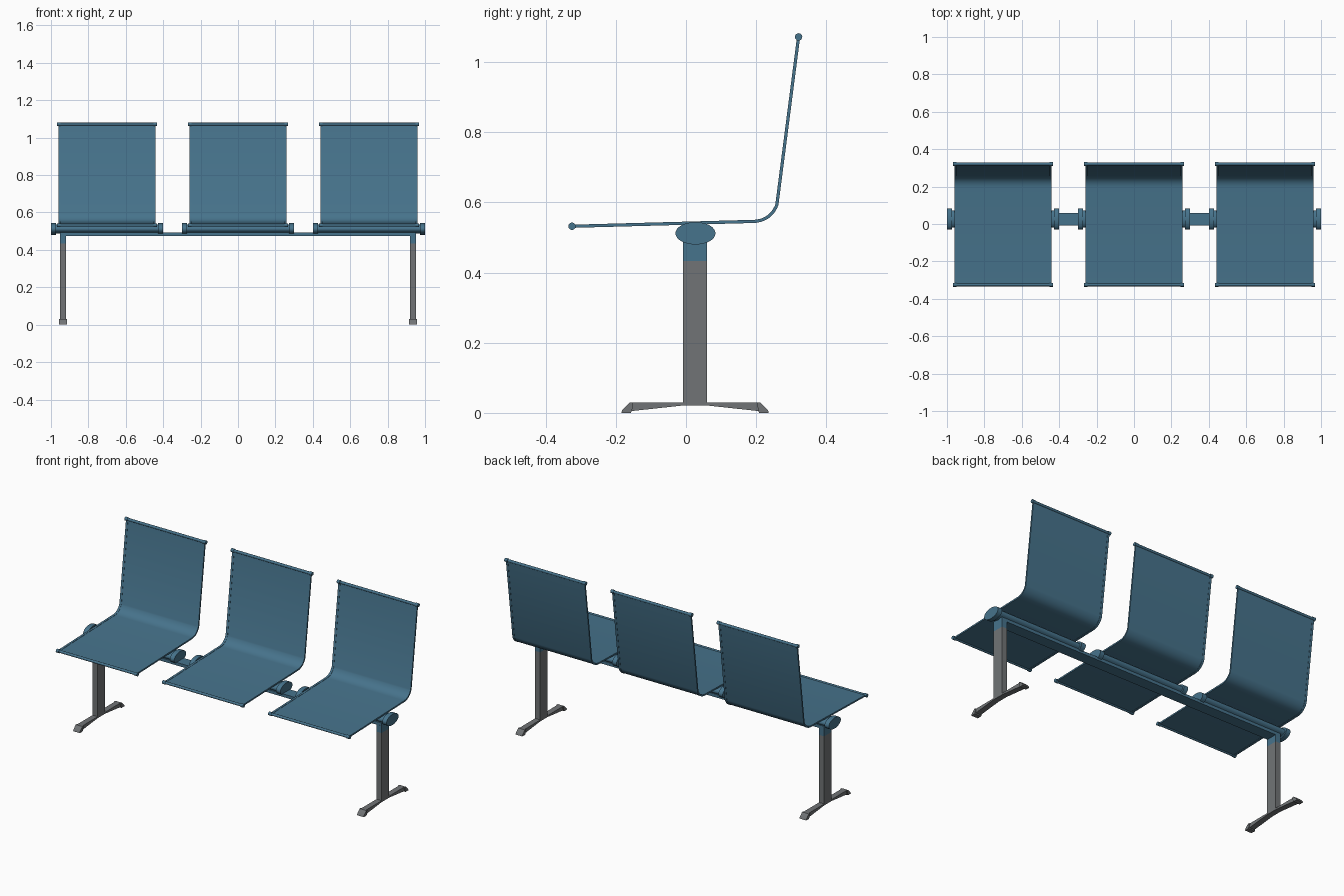
import bpy
import bmesh
import math
from mathutils import Vector

cube = bpy.data.objects.get("Cube")
if cube:
    bpy.data.objects.remove(cube, do_unlink=True)


def material(name, rgb):
    m = bpy.data.materials.new(name)
    m.use_nodes = True
    m.diffuse_color = (*rgb, 1)
    m.node_tree.nodes["Principled BSDF"].inputs["Base Color"].default_value = (*rgb, 1)
    return m


BLUE = material("steel blue", (0.062, 0.172, 0.262))
GREY = material("metal grey", (0.165, 0.175, 0.182))


def prism(name, profile, x0, x1, mat):
    """Extrude a closed (y, z) outline from x0 to x1."""
    bm = bmesh.new()
    face = bm.faces.new([bm.verts.new((x0, y, z)) for y, z in profile])
    out = bmesh.ops.extrude_face_region(bm, geom=[face])
    moved = [v for v in out["geom"] if isinstance(v, bmesh.types.BMVert)]
    bmesh.ops.translate(bm, verts=moved, vec=(x1 - x0, 0, 0))
    bmesh.ops.recalc_face_normals(bm, faces=bm.faces)
    mesh = bpy.data.meshes.new(name)
    bm.to_mesh(mesh)
    bm.free()
    mesh.materials.append(mat)
    ob = bpy.data.objects.new(name, mesh)
    bpy.context.collection.objects.link(ob)
    bpy.ops.object.select_all(action="DESELECT")
    ob.select_set(True)
    bpy.context.view_layer.objects.active = ob
    bpy.ops.object.shade_smooth_by_angle(angle=math.radians(35))
    return ob


def ellipse(cy, cz, ry, rz, n=32):
    return [(cy + ry * math.cos(2 * math.pi * i / n),
             cz + rz * math.sin(2 * math.pi * i / n)) for i in range(n)]


def rect(y0, y1, z0, z1):
    return [(y0, z0), (y1, z0), (y1, z1), (y0, z1)]


def ribbon(path, thickness):
    """Outline of a thin sheet that follows the path."""
    upper, lower = [], []
    for i, p in enumerate(path):
        d = (path[min(i + 1, len(path) - 1)] - path[max(i - 1, 0)]).normalized()
        n = Vector((-d.y, d.x)) * thickness / 2
        upper.append(p + n)
        lower.append(p - n)
    return upper + lower[::-1]


# Side line of the seat shell: flat seat, rounded bend, leaning back
front, back = Vector((-0.325, 0.532)), Vector((0.321, 1.072))
bend = [Vector(p) for p in ((0.196, 0.546), (0.242, 0.550), (0.259, 0.593))]
path = [front]
for i in range(11):
    t = i / 10
    path.append(bend[0] * (1 - t) ** 2 + bend[1] * 2 * t * (1 - t) + bend[2] * t * t)
path.append(back)

TUBE_Y, TUBE_Z = 0.027, 0.512

for place, cx in (("right", -0.7), ("middle", 0), ("left", 0.7)):
    # Seat sheet with slightly thicker side rails
    prism(place + "_seat_shell", ribbon(path, 0.006), cx - 0.25, cx + 0.25, BLUE)
    for side, s in (("right", -1), ("left", 1)):
        prism(f"{place}_seat_{side}_rail", ribbon(path, 0.009),
              cx + s * 0.247, cx + s * 0.26, BLUE)
    # Rods along the front and top edges, with end caps
    for edge, p in (("front", front), ("top", back)):
        prism(f"{place}_{edge}_rod", ellipse(*p, 0.008, 0.008, 16), cx - 0.26, cx + 0.26, BLUE)
        for side, s in (("right", -1), ("left", 1)):
            prism(f"{place}_{edge}_rod_{side}_cap", ellipse(*p, 0.0105, 0.0105, 16),
                  cx + s * 0.248, cx + s * 0.267, BLUE)
    # Oval support tube with wider end caps
    prism(place + "_support_tube", ellipse(TUBE_Y, TUBE_Z, 0.045, 0.024),
          cx - 0.275, cx + 0.275, BLUE)
    for side, s in (("right", -1), ("left", 1)):
        prism(f"{place}_tube_{side}_cap", ellipse(TUBE_Y, TUBE_Z, 0.057, 0.032),
              cx + s * 0.272, cx + s * 0.30, BLUE)

# Beam joining the seats
prism("cross_beam", rect(-0.008, 0.06, 0.474, 0.492), -0.953, 0.953, BLUE)

# Foot outline: half from the middle to the tip, then mirrored
MID = 0.026
half = [(0, 0.021), (0.035, 0.021), (0.183, 0.005), (0.195, 0.012), (0.183, 0.03), (0, 0.03)]
bar = [(MID + y, z) for y, z in half[1:5]] + [(MID - y, z) for y, z in half[4:0:-1]]
pad = [(0.183, 0), (0.21, 0), (0.208, 0.008), (0.186, 0.03), (0.176, 0.03), (0.18, 0.006)]

for side, s in (("right", -1), ("left", 1)):
    cx = s * 0.936
    prism(side + "_leg", rect(-0.009, 0.06, 0.022, 0.433), cx - 0.017, cx + 0.017, GREY)
    prism(side + "_leg_collar", rect(-0.009, 0.06, 0.433, 0.476), cx - 0.017, cx + 0.017, BLUE)
    prism(side + "_foot_bar", bar, cx - 0.017, cx + 0.017, GREY)
    for end, e in (("front", -1), ("back", 1)):
        prism(f"{side}_foot_{end}_pad", [(MID + e * y, z) for y, z in pad],
              cx - 0.022, cx + 0.022, GREY)
